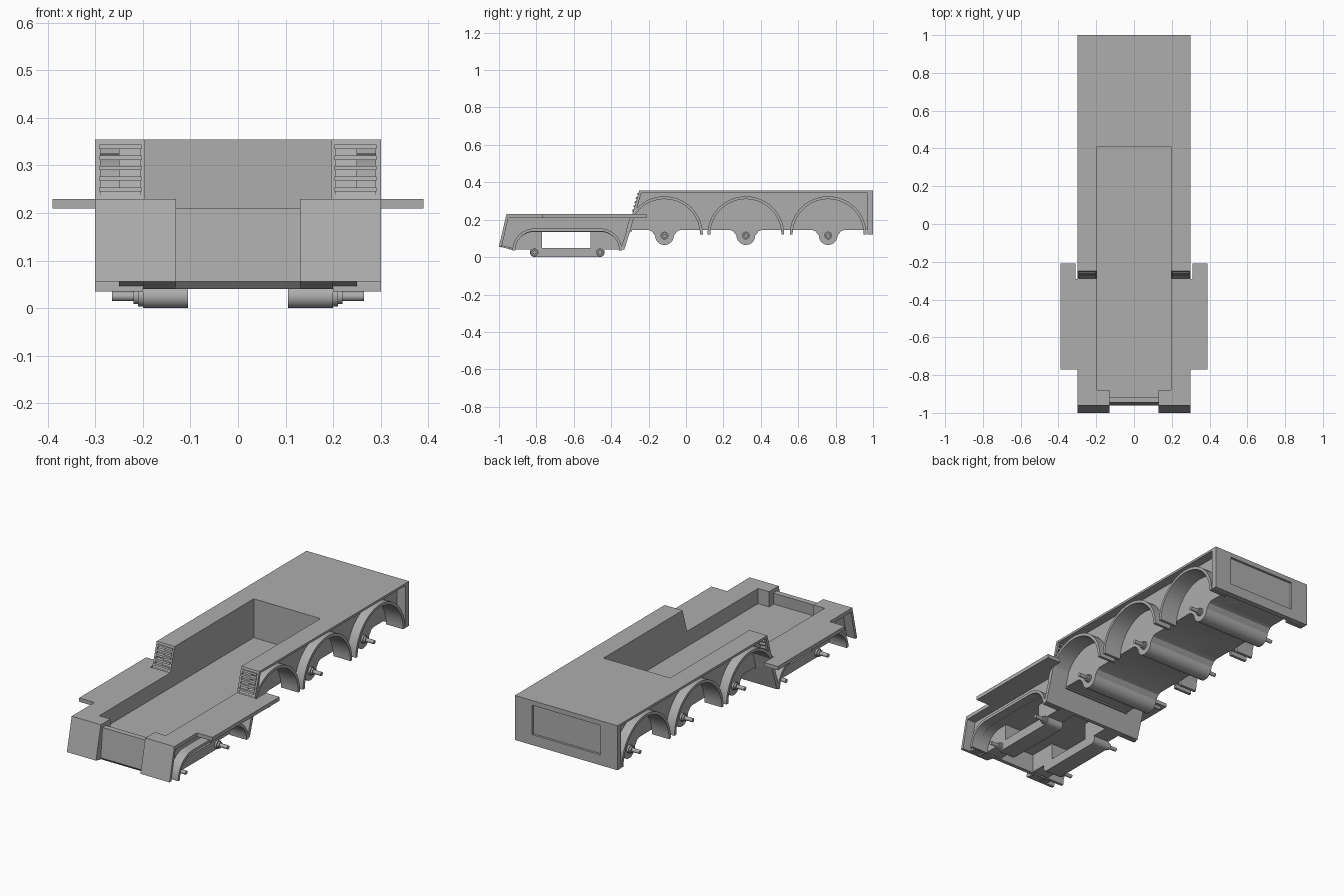
import bpy, bmesh, math

paint = bpy.data.materials.new("plain grey")
paint.diffuse_color = (0.42, 0.42, 0.42, 1)


def prisms(name, parts):
    """Object from (profile in y,z ; x0 ; x1) extrusions; mirrored when x0 > 0."""
    bm = bmesh.new()
    for prof, x0, x1 in parts:
        for s in ((1, -1) if x0 > 0 else (1,)):
            a = [bm.verts.new((s * x0, y, z)) for y, z in prof]
            b = [bm.verts.new((s * x1, y, z)) for y, z in prof]
            bm.faces.new(a)
            bm.faces.new(b[::-1])
            n = len(prof)
            for i in range(n):
                j = (i + 1) % n
                bm.faces.new((a[i], b[i], b[j], a[j]))
    bmesh.ops.recalc_face_normals(bm, faces=bm.faces[:])
    me = bpy.data.meshes.new(name)
    bm.to_mesh(me)
    bm.free()
    me.materials.append(paint)
    ob = bpy.data.objects.new(name, me)
    bpy.context.collection.objects.link(ob)
    return ob


def rect(y0, y1, z0, z1):
    return [(y0, z0), (y1, z0), (y1, z1), (y0, z1)]


def arc(cy, cz, r, a0, a1, n=20):
    return [(cy + r * math.cos(math.radians(a0 + (a1 - a0) * i / n)),
             cz + r * math.sin(math.radians(a0 + (a1 - a0) * i / n))) for i in range(n + 1)]


def slope(z):
    return -0.25 - (0.355 - z) * 0.298


def slant(z0, z1, t=0.015, off=0.0):
    return [(slope(z0) + off, z0), (slope(z1) + off, z1),
            (slope(z1) + off + t, z1), (slope(z0) + off + t, z0)]


REAR = (-0.115, 0.32, 0.76)      # rear axle positions
FRONT = (-0.81, -0.46)           # front axle positions

# ---- rear body ----
lower = [(-0.315, 0.15), (-0.315, 0.145)]
for c in REAR:
    lower += [(c - 0.085, 0.145), (c - 0.068, 0.138), (c - 0.056, 0.122)]
    lower += arc(c, 0.115, 0.05, 180, 360, 16)
    lower += [(c + 0.056, 0.122), (c + 0.068, 0.138), (c + 0.085, 0.145)]
lower += [(0.975, 0.145), (0.975, 0.15)]
prisms("rear_hull_underside", [(lower, -0.2, 0.2)])
prisms("rear_hull_block", [(rect(0.41, 0.975, 0.145, 0.35), -0.2, 0.2)])
prisms("well_side_walls", [
    ([(slope(0.145), 0.145), (slope(0.355), 0.355), (0.41, 0.355), (0.41, 0.145)], 0.195, 0.2),
    (rect(-0.9, -0.29, 0.14, 0.23), 0.195, 0.2)])
prisms("rear_deck", [(rect(-0.25, 0.41, 0.343, 0.355), 0.195, 0.3),
                     (rect(0.41, 1.0, 0.343, 0.355), -0.3, 0.3)])

panel = arc(REAR[0], 0.12, 0.2, 150, 7)
for c in REAR[1:]:
    panel += arc(c, 0.12, 0.2, 173, 7)
panel += [(0.975, 0.145), (0.975, 0.345), (slope(0.345) + 0.01, 0.345)]
prisms("rear_side_panels", [(panel, 0.2, 0.25)])
prisms("rear_wheel_arches", [
    (arc(c, 0.12, 0.205, 180, 0, 28) + arc(c, 0.12, 0.19, 0, 180, 28), 0.2, 0.3) for c in REAR])

# tail wall with a sunken panel framed by four bars
prisms("tail_wall", [(rect(0.97, 0.988, 0.12, 0.35), -0.3, 0.3),
                     (rect(0.988, 1.0, 0.12, 0.175), -0.3, 0.3),
                     (rect(0.988, 1.0, 0.33, 0.355), -0.3, 0.3),
                     (rect(0.988, 1.0, 0.175, 0.33), 0.2, 0.3)])

# sloped front plates with louvred vents
prisms("vent_frames", [(slant(0.12, 0.235), 0.2, 0.3), (slant(0.34, 0.355), 0.2, 0.3),
                       (slant(0.235, 0.34), 0.195, 0.206), (slant(0.235, 0.34), 0.289, 0.3)])
prisms("vent_slats", [(slant(z, z + 0.009, 0.022, -0.006), 0.203, 0.291)
                      for z in (0.245, 0.268, 0.29, 0.312, 0.335)])

# ---- front body ----
prisms("front_floor", [(rect(-0.93, -0.29, 0.138, 0.15), -0.2, 0.2)])
prisms("front_deck", [(rect(-0.95, -0.285, 0.21, 0.23), 0.195, 0.3),
                      (rect(-0.77, -0.29, 0.21, 0.23), 0.3, 0.31),
                      (rect(-0.77, -0.21, 0.21, 0.23), 0.31, 0.39)])
prisms("front_corners", [
    ([(-0.96, 0.23), (-1.0, 0.056), (-0.93, 0.04), (-0.915, 0.14), (-0.88, 0.14),
      (-0.88, 0.23)], 0.13, 0.2),
    ([(-0.96, 0.23), (-1.0, 0.056), (-0.985, 0.056), (-0.945, 0.23)], 0.2, 0.3)])
prisms("nose_panel", [([(-0.945, 0.21), (-0.96, 0.056), (-0.945, 0.04), (-0.925, 0.04),
                        (-0.915, 0.21)], -0.13, 0.13)])
prisms("front_rear_bulkhead", [
    ([(-0.35, 0.04), (-0.315, 0.15), (-0.295, 0.15), (-0.33, 0.04)], -0.3, 0.3),
    ([(-0.315, 0.15), (-0.298, 0.21), (-0.28, 0.21), (-0.295, 0.15)], 0.2, 0.3)])
fpanel = arc(FRONT[0], 0.025, 0.11, 170, 90) + arc(FRONT[1], 0.025, 0.11, 90, 10)
fpanel += [(-0.335, 0.05), (-0.295, 0.21), (-0.95, 0.21), (-0.985, 0.06)]
prisms("front_side_panels", [(fpanel, 0.2, 0.25)])
ring = arc(FRONT[0], 0.035, 0.118, 180, 90) + arc(FRONT[1], 0.035, 0.118, 90, 0)
ring += arc(FRONT[1], 0.035, 0.103, 0, 90) + arc(FRONT[0], 0.035, 0.103, 90, 180)
prisms("front_wheel_arches", [(ring, 0.2, 0.3)])

# twin axle beams with open windows between the pillars
beam = arc(FRONT[0], 0.025, 0.025, 270, 90, 12) + arc(FRONT[1], 0.025, 0.025, 90, -90, 12)
prisms("front_axle_beams", [(beam, 0.105, 0.2),
                            (rect(-0.92, -0.77, 0.04, 0.145), 0.105, 0.2),
                            (rect(-0.51, -0.34, 0.04, 0.145), 0.105, 0.2)])

# ---- axle stubs: wide collar, middle step and thin pin ----
for name, centres, z in (("rear_axle_stubs", REAR, 0.115), ("front_axle_stubs", FRONT, 0.025)):
    parts = []
    for c in centres:
        for r, x1 in ((0.021, 0.21), (0.016, 0.22), (0.010, 0.265)):
            parts.append((arc(c, z, r, 0, 345, 23), 0.195, x1))
    prisms(name, parts)

# smooth the curved surfaces, keep edges crisp
for ob in bpy.data.objects:
    ob.select_set(True)
    bpy.context.view_layer.objects.active = ob
bpy.ops.object.shade_smooth_by_angle(angle=math.radians(30))
